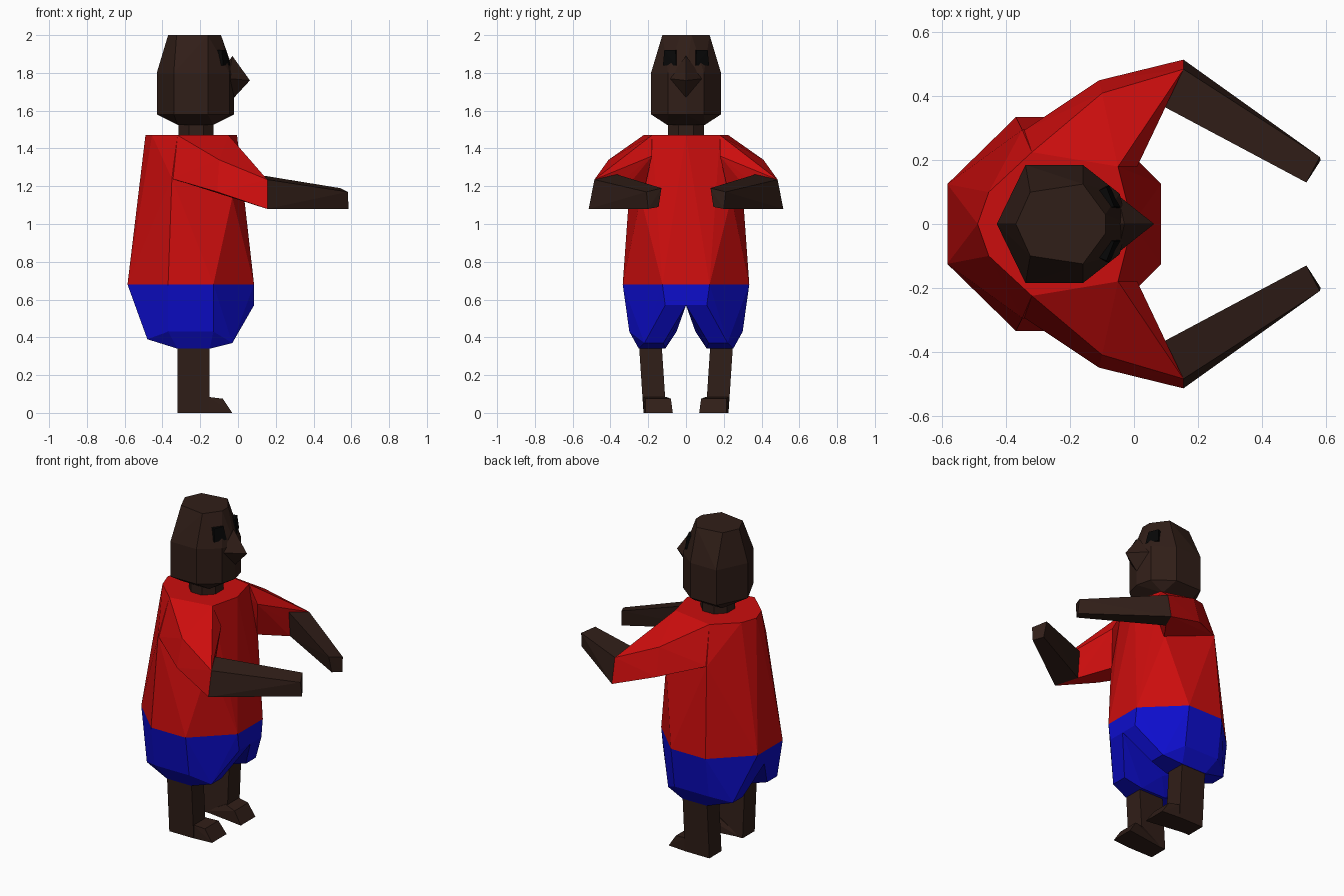
import bpy, bmesh
from math import sin, cos, pi

if "Cube" in bpy.data.objects:
    bpy.data.objects.remove(bpy.data.objects["Cube"])


def material(name, rgb):
    m = bpy.data.materials.new(name)
    m.diffuse_color = (*rgb, 1)
    m.use_nodes = True
    m.node_tree.nodes["Principled BSDF"].inputs["Base Color"].default_value = m.diffuse_color
    return m


SKIN = material("dark_brown", (0.03, 0.013, 0.009))
RED = material("red", (0.6, 0.004, 0.004))
BLUE = material("blue", (0.004, 0.004, 0.6))
BLACK = material("black", (0.002, 0.002, 0.002))


def ring(z, points):
    return [(x, y, z) for x, y in points]


def part(name, points, mat, pair=False, open_sides=()):
    """Faceted hull of points given for the +y side. A pair is mirrored as two
    halves, otherwise the points are reflected into one body. open_sides lists
    (axis, value) planes whose hidden faces are removed."""
    if not pair:
        points = set(points) | {(x, -y, z) for x, y, z in points}
    bm = bmesh.new()
    for p in sorted(points):
        bm.verts.new(p)
    bmesh.ops.remove_doubles(bm, verts=bm.verts[:], dist=0.0005)
    res = bmesh.ops.convex_hull(bm, input=bm.verts[:])
    loose = [v for v in set(res["geom_interior"] + res["geom_unused"])
             if isinstance(v, bmesh.types.BMVert)]
    bmesh.ops.delete(bm, geom=loose, context='VERTS')
    bmesh.ops.dissolve_limit(bm, angle_limit=0.03, verts=bm.verts[:], edges=bm.edges[:])
    bmesh.ops.recalc_face_normals(bm, faces=bm.faces[:])
    hidden = [f for f in bm.faces
              if any(all(abs(v.co[a] - s) < 1e-4 for v in f.verts) for a, s in open_sides)]
    bmesh.ops.delete(bm, geom=hidden, context='FACES')
    me = bpy.data.meshes.new(name)
    bm.to_mesh(me)
    bm.free()
    me.materials.append(mat)
    ob = bpy.data.objects.new(name, me)
    bpy.context.collection.objects.link(ob)
    if pair:
        mod = ob.modifiers.new("Mirror", 'MIRROR')
        mod.use_axis = (False, True, False)
    return ob


# Waistline shared by shirt and shorts
waist = ring(0.68, [(0.085, 0.125), (-0.13, 0.335), (-0.37, 0.335), (-0.585, 0.125)])

# Shirt body, tapering to the shoulders
part("shirt", waist
     + [(-0.35, 0.295, 1.24), (-0.03, 0.24, 1.14)]
     + ring(1.47, [(-0.49, 0), (-0.455, 0.1), (-0.32, 0.225), (-0.05, 0.18), (-0.005, 0)]),
     RED, open_sides=[(2, 0.68)])

# Elbow section shared by sleeve and forearm
elbow = [(0.155, 0.485, 1.235), (0.155, 0.515, 1.08),
         (0.08, 0.375, 1.265), (0.09, 0.39, 1.10)]

# Sleeves
part("sleeves", elbow + [
    (-0.32, 0.225, 1.47), (-0.05, 0.18, 1.47), (0.01, 0.18, 1.36),
    (-0.03, 0.23, 1.14), (-0.35, 0.29, 1.24),
    (-0.10, 0.41, 1.34), (-0.11, 0.45, 1.17)], RED, pair=True)

# Forearms
part("forearms", elbow + [
    (0.54, 0.13, 1.19), (0.55, 0.145, 1.09),
    (0.582, 0.21, 1.17), (0.585, 0.20, 1.08)], SKIN, pair=True)

# Shorts, one half per leg with a notch between
part("shorts", waist
     + ring(0.68, [(0.085, 0), (-0.585, 0)])
     + ring(0.57, [(0.085, 0), (0.085, 0.11), (-0.545, 0)])
     + ring(0.37, [(-0.03, 0.12), (-0.03, 0.22)])
     + ring(0.43, [(-0.13, 0.30), (-0.37, 0.30), (-0.25, 0.05)])
     + ring(0.39, [(-0.48, 0.12), (-0.48, 0.22)])
     + ring(0.34, [(-0.15, 0.11), (-0.15, 0.25), (-0.32, 0.25), (-0.32, 0.11)]),
     BLUE, pair=True, open_sides=[(1, 0), (2, 0.68)])

# Legs
part("legs",
     ring(0.38, [(-0.15, 0.13), (-0.15, 0.25), (-0.32, 0.25), (-0.32, 0.13)])
     + ring(0.0, [(-0.15, 0.105), (-0.15, 0.225), (-0.32, 0.225), (-0.32, 0.105)]),
     SKIN, pair=True)

# Feet with sloped toes
part("feet",
     ring(0.0, [(-0.03, 0.07), (-0.03, 0.215), (-0.16, 0.225), (-0.31, 0.22), (-0.31, 0.11)])
     + ring(0.075, [(-0.08, 0.08), (-0.08, 0.215)])
     + ring(0.085, [(-0.16, 0.105), (-0.16, 0.225)]),
     SKIN, pair=True)

# Neck
neck = [(-0.222 + 0.1 * cos(a), 0.104 * sin(a))
        for a in (pi / 8 + i * pi / 4 for i in range(4))]
part("neck", ring(1.46, neck) + ring(1.54, neck), SKIN)

# Head
cheek = [(-0.43, 0), (-0.34, 0.185), (-0.16, 0.185), (-0.045, 0.095), (-0.02, 0)]
part("head",
     ring(2.0, [(-0.37, 0), (-0.325, 0.1), (-0.16, 0.125), (-0.09, 0.03)])
     + ring(1.80, cheek) + ring(1.58, cheek)
     + ring(1.525, [(-0.32, 0.1), (-0.13, 0.1)]), SKIN)

# Nose
part("nose", [(0.063, 0, 1.76), (-0.03, 0, 1.89), (-0.05, 0.09, 1.77),
              (-0.02, 0, 1.67), (-0.1, 0, 1.78)], SKIN)

# Eyes, thin plates set on the face
eye = [(-0.042, 0.052, 1.84), (-0.078, 0.122, 1.84),
       (-0.062, 0.055, 1.92), (-0.086, 0.115, 1.92)]
part("eyes", eye + [(x - 0.05, y - 0.02, z) for x, y, z in eye], BLACK, pair=True)
